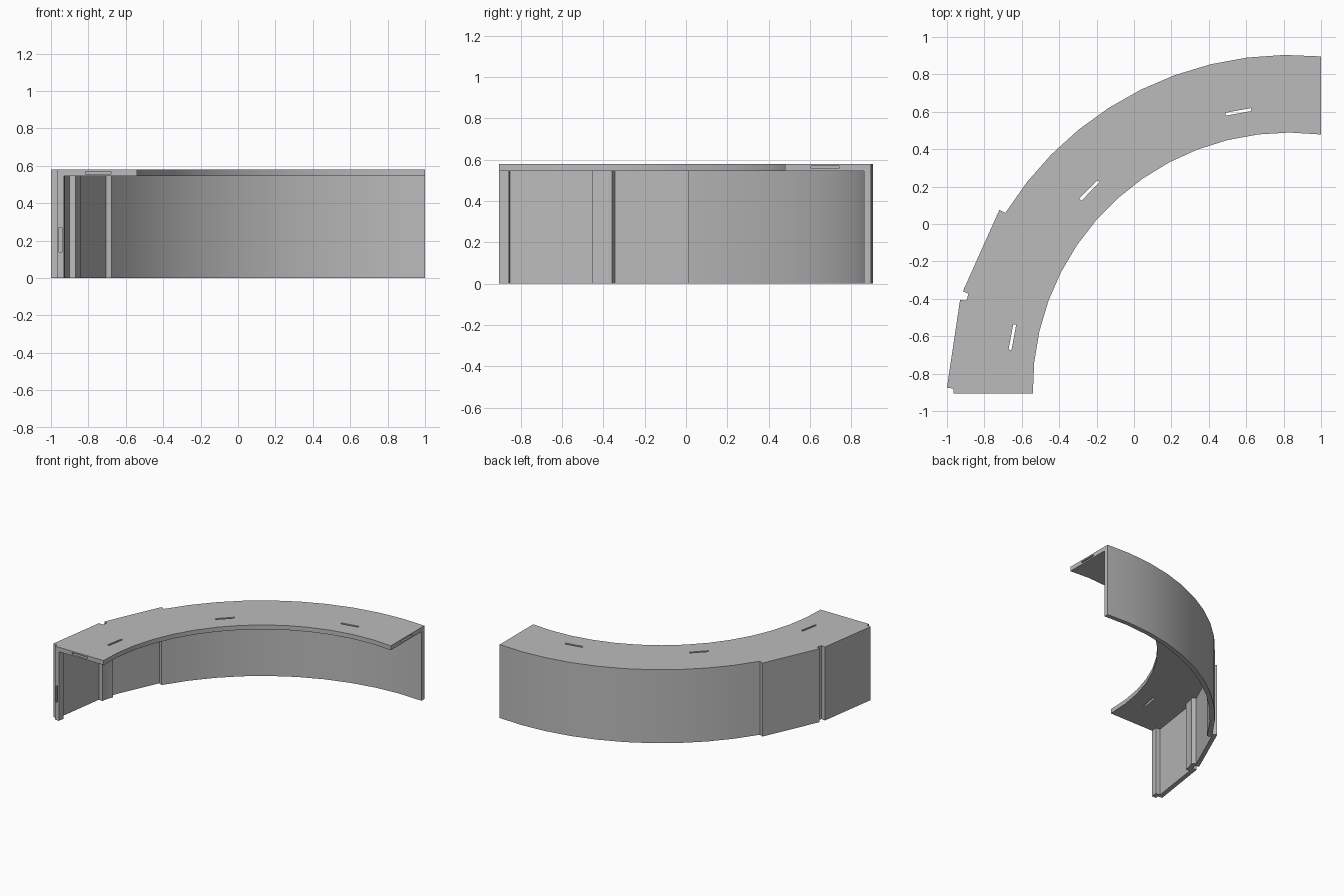
import bpy, bmesh
from math import sin, cos, asin, radians, degrees
from mathutils import Vector

if "Cube" in bpy.data.objects:
    bpy.data.objects.remove(bpy.data.objects["Cube"], do_unlink=True)

HEIGHT, BOARD = 0.58, 0.035
CENTRE = Vector((0.83, -0.882))
R_OUT, R_IN = 1.786, 1.371

grey = bpy.data.materials.new("light_grey")
grey.use_nodes = True
grey.diffuse_color = (0.5, 0.5, 0.5, 1)
grey.node_tree.nodes["Principled BSDF"].inputs["Base Color"].default_value = (0.5, 0.5, 0.5, 1)


def polar(radius, angle):
    """Point on the plan circle, angle in degrees turning left from the back."""
    a = radians(angle)
    return (CENTRE.x - radius * sin(a), CENTRE.y + radius * cos(a))


def arc(radius, end, steps):
    """Arc that starts on the right end plane x = 1."""
    start = -degrees(asin((1 - CENTRE.x) / radius))
    return [polar(radius, start + (end - start) * i / steps) for i in range(steps + 1)]


def extrude(name, outline, z0, z1):
    bm = bmesh.new()
    face = bm.faces.new([bm.verts.new((x, y, z0)) for x, y in outline])
    top = bmesh.ops.extrude_face_region(bm, geom=[face])["geom"]
    verts = [v for v in top if isinstance(v, bmesh.types.BMVert)]
    bmesh.ops.translate(bm, verts=verts, vec=(0, 0, z1 - z0))
    bmesh.ops.recalc_face_normals(bm, faces=bm.faces)
    mesh = bpy.data.meshes.new(name)
    bm.to_mesh(mesh)
    bm.free()
    mesh.materials.append(grey)
    obj = bpy.data.objects.new(name, mesh)
    bpy.context.collection.objects.link(obj)
    return obj


def cut_box(target, centre, size, turn=0):
    """Subtract a box, then discard it."""
    bpy.ops.mesh.primitive_cube_add(size=1, location=centre, rotation=(0, 0, radians(turn)))
    cutter = bpy.context.object
    cutter.scale = size
    cutter.hide_render = True
    mod = target.modifiers.new("slot", 'BOOLEAN')
    mod.operation, mod.solver, mod.object = 'DIFFERENCE', 'EXACT', cutter
    bpy.context.view_layer.objects.active = target
    bpy.ops.object.modifier_apply(modifier=mod.name)
    bpy.data.objects.remove(cutter, do_unlink=True)


# Outside edge shared by top and wall: curve, two flat panels, grooves between
outside = arc(R_OUT, 58.2, 10) + [
    (-0.72, 0.075), (-0.915, -0.36), (-0.885, -0.372), (-0.896, -0.41),
    (-0.93, -0.405), (-1, -0.875), (-0.965, -0.88), (-0.965, -0.905)]

# Inside of the wall: joining strips behind the panels, then the curve
inside = [(-0.93, -0.905), (-0.924, -0.857), (-0.96, -0.851),
          (-0.901, -0.448), (-0.868, -0.453), (-0.858, -0.397),
          (-0.842, -0.357), (-0.873, -0.343), polar(R_OUT, 59.3)]
inside += reversed(arc(R_OUT - BOARD, 59.3, 10))

wall = extrude("outer_wall", outside + inside, 0, HEIGHT - BOARD)
top = extrude("curved_top", outside + list(reversed(arc(R_IN, 90.96, 14))),
              HEIGHT - BOARD, HEIGHT)

# Through slots following the curve of the top
z_top = HEIGHT - BOARD / 2
for angle in (10.4, 45.2, 79.4):
    x, y = polar(1.506, angle)
    cut_box(top, (x, y, z_top), (0.138, 0.016, 0.1), angle)

# Joint slots in both ends of the top and in the front end of the wall
cut_box(top, (-0.747, -0.905, z_top), (0.135, 0.12, 0.012))
cut_box(top, (1, 0.672, z_top), (0.12, 0.135, 0.012))
cut_box(wall, (-0.949, -0.905, 0.205), (0.014, 0.06, 0.13))

for obj in (wall, top):
    bpy.ops.object.select_all(action='DESELECT')
    obj.select_set(True)
    bpy.context.view_layer.objects.active = obj
    bpy.ops.object.shade_smooth_by_angle(angle=radians(12))
